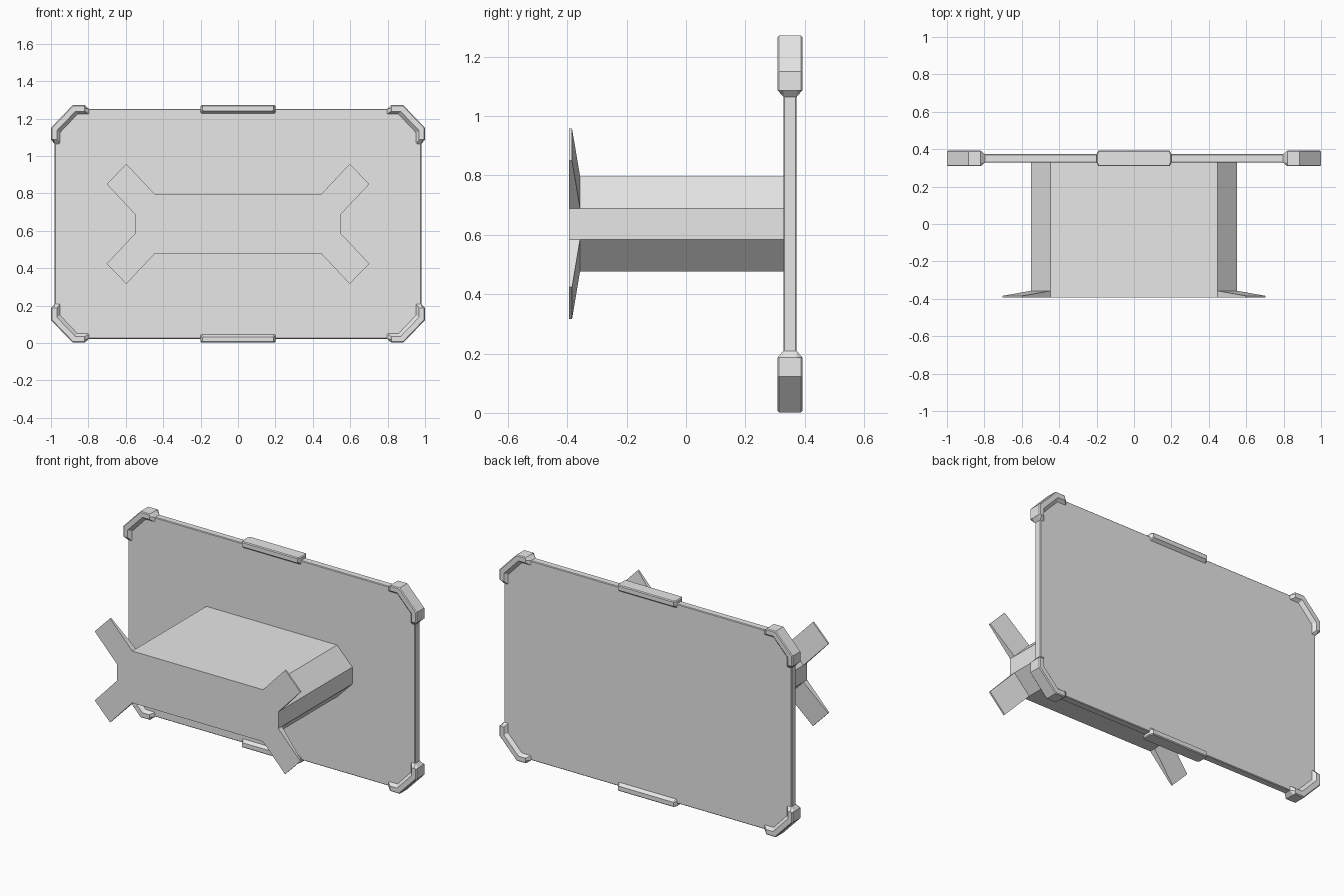
import bpy
import bmesh

if "Cube" in bpy.data.objects:
    bpy.data.objects.remove(bpy.data.objects["Cube"], do_unlink=True)

MID = 0.637                      # height of the horizontal symmetry plane
PANEL_Y = (0.328, 0.373)         # front and back of the thin panel
TRIM_Y = (0.309, 0.392)          # front and back of the edge guards
QUADRANTS = [(1, 1), (-1, 1), (-1, -1), (1, -1)]

grey = bpy.data.materials.new("plain_grey")
grey.use_nodes = True
grey.diffuse_color = (0.8, 0.8, 0.8, 1)
grey.node_tree.nodes["Principled BSDF"].inputs["Base Color"].default_value = (0.8, 0.8, 0.8, 1)


def finish(name, bm, bevel=0):
    bmesh.ops.recalc_face_normals(bm, faces=bm.faces)
    mesh = bpy.data.meshes.new(name)
    bm.to_mesh(mesh)
    bm.free()
    mesh.materials.append(grey)
    obj = bpy.data.objects.new(name, mesh)
    bpy.context.collection.objects.link(obj)
    if bevel:
        mod = obj.modifiers.new("edge_bevel", 'BEVEL')
        mod.width = bevel
        mod.segments = 1
        mod.limit_method = 'ANGLE'
        mod.angle_limit = 1.2
    return obj


def ring(bm, pts, y):
    return [bm.verts.new((x, y, MID + z)) for x, z in pts]


def bridge(bm, a, b):
    for i in range(len(a)):
        j = (i + 1) % len(a)
        bm.faces.new((a[i], a[j], b[j], b[i]))


def loft(name, sections, bevel=0):
    """Closed solid through outlines stacked along y."""
    bm = bmesh.new()
    rings = [ring(bm, pts, y) for y, pts in sections]
    for a, b in zip(rings, rings[1:]):
        bridge(bm, a, b)
    bm.faces.new(rings[0])
    bm.faces.new(rings[-1])
    return finish(name, bm, bevel)


def mirrored_outline(pts):
    """Repeat a first-quadrant outline round all four quadrants."""
    out = []
    for sx, sz in QUADRANTS:
        part = [(sx * x, sz * z) for x, z in pts]
        out += part if sx * sz > 0 else part[::-1]
    return out


def guard(name, face, base, sx, sz):
    """Edge guard: narrow outer faces sloping out to a wider foot on the panel."""
    face = [(sx * x, sz * z) for x, z in face]
    base = [(sx * x, sz * z) for x, z in base]
    loft(name, [(TRIM_Y[0], face), (PANEL_Y[0], base),
                (PANEL_Y[1], base), (TRIM_Y[1], face)], 0.005)


# Panel with clipped corners
panel = mirrored_outline([(0.98, 0.51), (0.875, 0.615)])
loft("panel", [(y, panel) for y in PANEL_Y], 0.004)

# Corner guards
corner_face = [(1, 0.45), (1, 0.514), (0.884, 0.635), (0.82, 0.635), (0.82, 0.618),
               (0.82, 0.602), (0.869, 0.602), (0.969, 0.498), (0.969, 0.45), (0.985, 0.45)]
corner_base = [(1, 0.45), (1, 0.514), (0.884, 0.635), (0.82, 0.635), (0.797, 0.615),
               (0.797, 0.587), (0.858, 0.587), (0.952, 0.488), (0.952, 0.428), (0.98, 0.428)]
for sx, side in ((1, "left"), (-1, "right")):
    for sz, level in ((1, "upper"), (-1, "lower")):
        guard(f"{level}_{side}_corner_guard", corner_face, corner_base, sx, sz)

# Middle guards on the long edges
clip_face = [(-0.19, 0.604), (0.19, 0.604), (0.19, 0.635), (-0.19, 0.635)]
clip_base = [(-0.2, 0.59), (0.2, 0.59), (0.2, 0.635), (-0.2, 0.635)]
for sz, level in ((1, "upper"), (-1, "lower")):
    guard(f"{level}_middle_guard", clip_face, clip_base, 1, sz)

# Support block with four tapering arms flush with its front
outline = mirrored_outline([(0.551, 0.052), (0.702, 0.213), (0.597, 0.321), (0.446, 0.16)])
bm = bmesh.new()
front = ring(bm, outline, -0.394)
mid = ring(bm, outline, -0.357)
for i, v in enumerate(mid):
    if i % 4 in (1, 2):
        v.co.y = -0.384
bm.faces.new(front)
bridge(bm, front, mid)
for k in range(0, len(mid), 4):
    bm.faces.new(mid[k:k + 4])
root = [v for i, v in enumerate(mid) if i % 4 in (0, 3)]
rear = [bm.verts.new((v.co.x, PANEL_Y[0] + 0.002, v.co.z)) for v in root]
bridge(bm, root, rear)
bm.faces.new(rear)
finish("support_block", bm)
